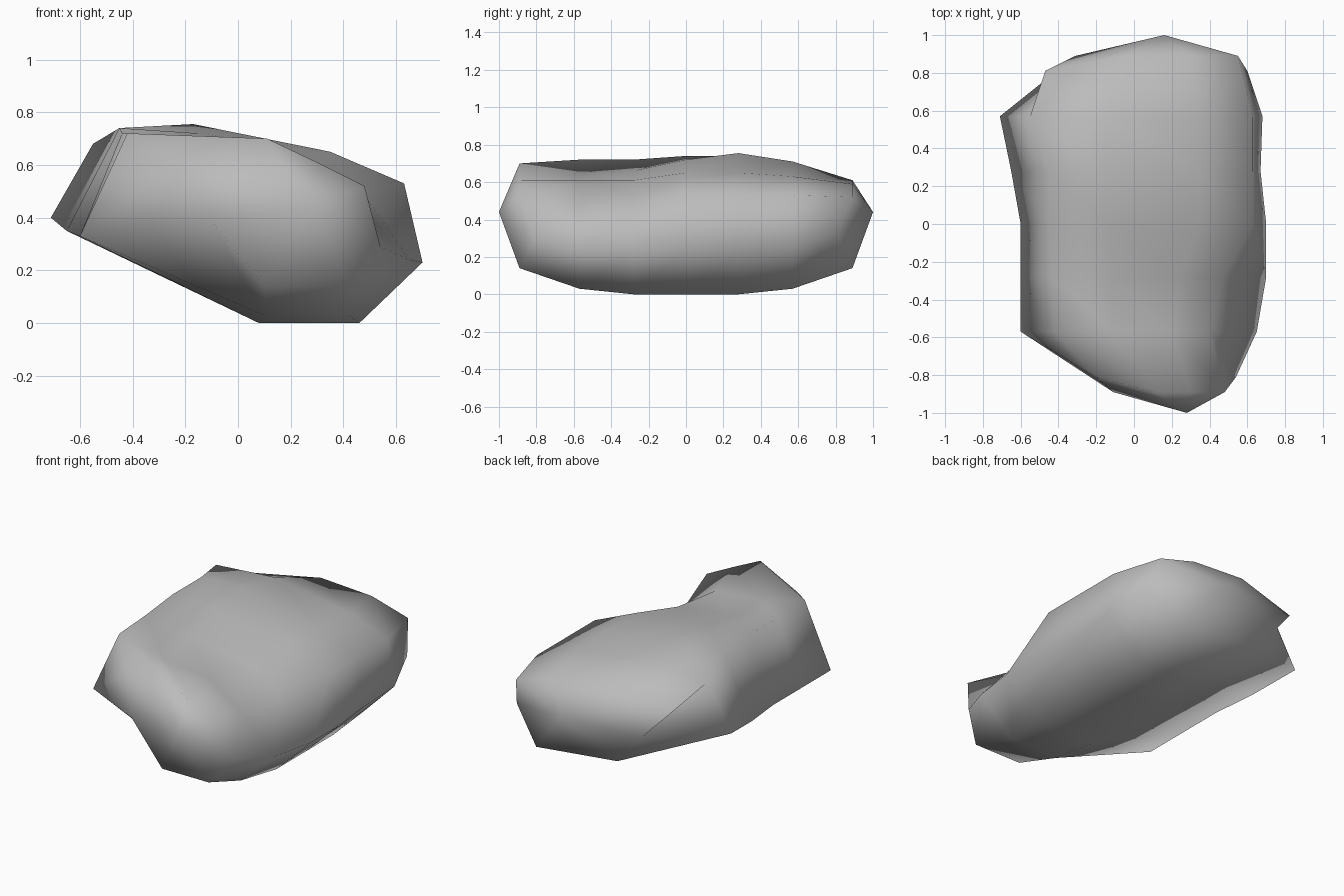
import bpy
import bmesh

cube = bpy.data.objects.get("Cube")
if cube:
    bpy.data.objects.remove(cube, do_unlink=True)

# Stone material
stone = bpy.data.materials.new("stone_grey")
stone.use_nodes = True
colour = (0.5, 0.5, 0.5, 1)
stone.diffuse_color = colour
stone.node_tree.nodes["Principled BSDF"].inputs["Base Color"].default_value = colour

# Typical cross-section of the boulder: x and z of each named corner
profile = {
    "floor_left": (.08, 0), "floor_right": (.46, 0),
    "right": (.7, .23), "right_shoulder": (.63, .53),
    "top_right": (.35, .65), "top": (-.16, .73),
    "left_shoulder": (-.45, .74), "left": (-.6, .33),
}

# Stations from front to back, each with the corners that leave the profile
body = [
    (-.57, {"floor_left": (.1, .03), "floor_right": (.42, .03),
            "right": (.65, .24), "right_shoulder": (.4, .47),
            "top_right": (.2, .61), "top": (-.1, .64), "left_shoulder": (-.42, .72)}),
    (-.28, {"right_shoulder": (.47, .5), "top_right": (.25, .61),
            "top": (-.12, .66), "left_shoulder": (-.44, .72)}),
    (0, {"top": (-.15, .72)}),
    (.28, {"right": (.67, .23), "top": (-.17, .755), "left": (-.65, .35)}),
    (.57, {"floor_left": (.1, .03), "floor_right": (.46, .03),
           "right": (.68, .25), "top_right": (.35, .63), "top": (-.15, .71),
           "left_shoulder": (-.55, .68), "left": (-.71, .4)}),
]

# Rounded ends: x, z and the corners that sit further in than the rest
front_end = {"floor_left": (.1, .14), "floor_right": (.42, .14),
             "right": (.54, .29), "right_shoulder": (.48, .52),
             "top_right": (.3, .61), "top": (.11, .7),
             "left_shoulder": (-.2, .62), "left": (-.11, .4)}
back_end = {"floor_left": (-.15, .2), "floor_right": (.41, .14),
            "right": (.6, .33), "right_shoulder": (.55, .52),
            "top_right": (.3, .59), "top": (-.05, .61),
            "left_shoulder": (-.47, .56), "left": (-.31, .385)}
set_in = {"right", "left_shoulder"}


def add_ring(bm, y, corners, inner_y=None):
    """Add one ring of vertices in profile order."""
    ring = []
    for name, typical in profile.items():
        x, z = corners.get(name, typical)
        depth = inner_y if inner_y is not None and name in set_in else y
        ring.append(bm.verts.new((x, depth, z)))
    return ring


def bridge(bm, first, second):
    """Join two rings with a band of quads."""
    count = len(first)
    for i in range(count):
        j = (i + 1) % count
        bm.faces.new((first[i], first[j], second[j], second[i]))


def close_end(bm, ring, tip):
    """Close a ring with a fan around a tip."""
    point = bm.verts.new(tip)
    for i, vert in enumerate(ring):
        bm.faces.new((vert, ring[i - 1], point))


# Boulder body lofted from front to back
bm = bmesh.new()
rings = [add_ring(bm, -.89, front_end, -.81)]
rings += [add_ring(bm, y, corners) for y, corners in body]
rings.append(add_ring(bm, .89, back_end, .81))
for first, second in zip(rings, rings[1:]):
    bridge(bm, first, second)
close_end(bm, rings[0], (.28, -1, .44))
close_end(bm, rings[-1], (.16, 1, .44))
bmesh.ops.recalc_face_normals(bm, faces=bm.faces)

mesh = bpy.data.meshes.new("boulder")
bm.to_mesh(mesh)
bm.free()
mesh.materials.append(stone)
mesh.shade_smooth()
boulder = bpy.data.objects.new("boulder", mesh)
bpy.context.collection.objects.link(boulder)
